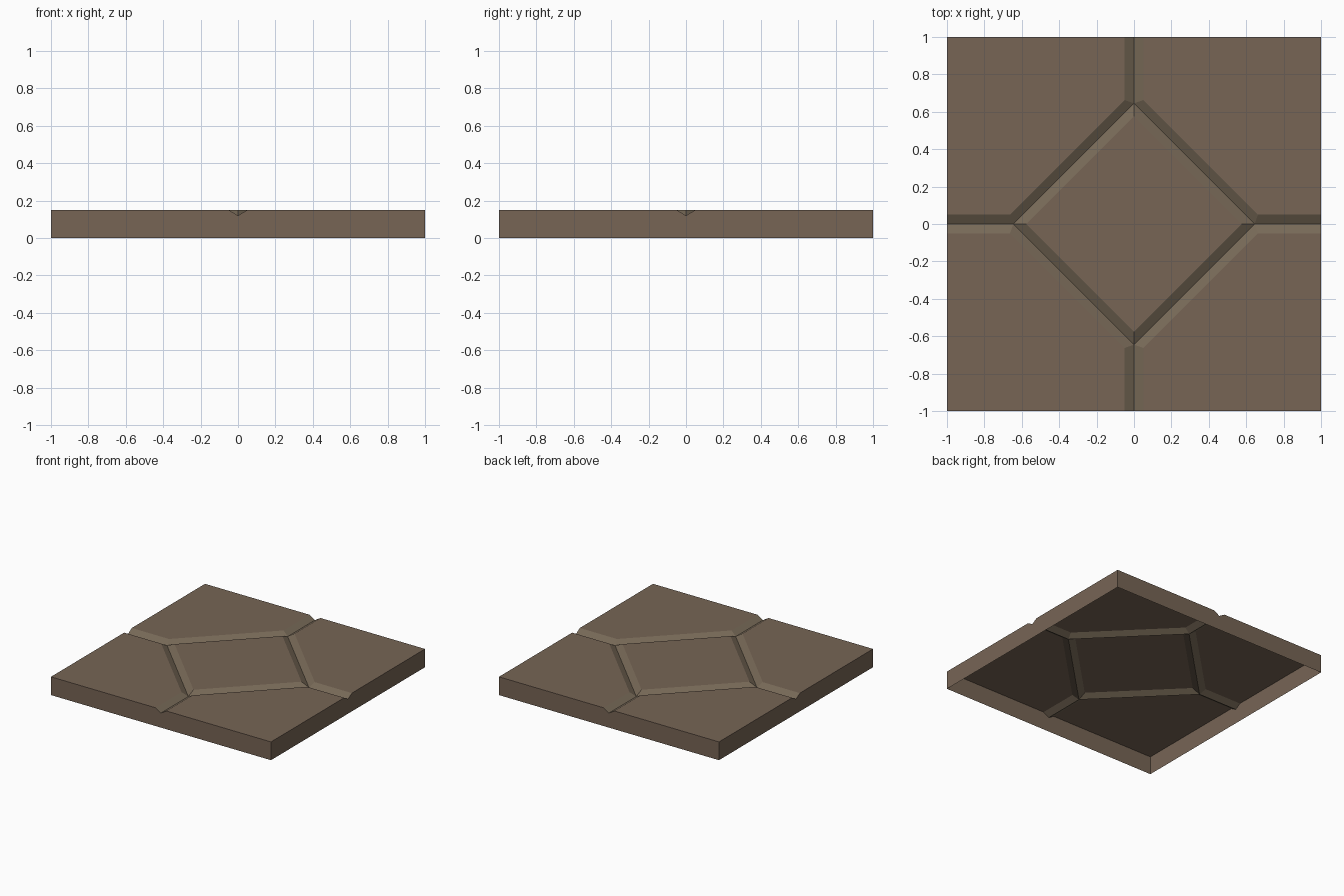
import bpy, bmesh
from mathutils import Matrix

if "Cube" in bpy.data.objects:
    bpy.data.objects.remove(bpy.data.objects["Cube"])

TOP, LOW = 0.15, 0.12     # tile surface and groove bottom heights
W = 0.05                  # groove half width
MID = 0.645               # groove line of the centre diamond
INNER = 0.577             # edge of the raised diamond
OUT = 0.663               # corner tile bevel point


def material(name, rgb):
    m = bpy.data.materials.new(name)
    m.diffuse_color = (*rgb, 1)
    m.use_nodes = True
    m.node_tree.nodes["Principled BSDF"].inputs["Base Color"].default_value = m.diffuse_color
    return m


stone = material("brown stone", (0.184, 0.130, 0.091))
grout = material("olive brown groove", (0.184, 0.141, 0.095))

# One quadrant of the open-bottomed tile
bm = bmesh.new()
P = {k: bm.verts.new(c) for k, c in {
    "a": (1, 1, TOP), "b": (1, W, TOP), "c": (OUT, W, TOP),
    "d": (W, OUT, TOP), "e": (W, 1, TOP),
    "f": (1, 0, LOW), "g": (MID, 0, LOW), "h": (0, MID, LOW), "i": (0, 1, LOW),
    "p": (INNER, 0, TOP), "q": (0, INNER, TOP), "o": (0, 0, TOP),
    "x": (1, 0, 0), "y": (1, 1, 0), "z": (0, 1, 0)}.items()}

# Corner slab, centre diamond and side walls
for s in ("abcde"[::-1], "opq", "xyabf", "yziea"):
    bm.faces.new([P[k] for k in s])
# Sloped groove faces
for s in ("fbcg", "gcdh", "hdei", "pghq"):
    bm.faces.new([P[k] for k in s]).material_index = 1

for f in bm.faces:
    f.normal_update()
    if f.normal.z < -0.01:
        f.normal_flip()

# Repeat the quadrant around the centre
quad = bm.faces[:] + bm.edges[:] + bm.verts[:]
for k in range(1, 4):
    new = bmesh.ops.duplicate(bm, geom=quad)["geom"]
    bmesh.ops.rotate(bm, cent=(0, 0, 0), matrix=Matrix.Rotation(k * 1.5707963268, 3, 'Z'),
                     verts=[v for v in new if isinstance(v, bmesh.types.BMVert)])
bmesh.ops.remove_doubles(bm, verts=bm.verts[:], dist=1e-4)

mesh = bpy.data.meshes.new("floor_tile")
bm.to_mesh(mesh)
bm.free()
mesh.materials.append(stone)
mesh.materials.append(grout)
tile = bpy.data.objects.new("floor_tile", mesh)
bpy.context.collection.objects.link(tile)
